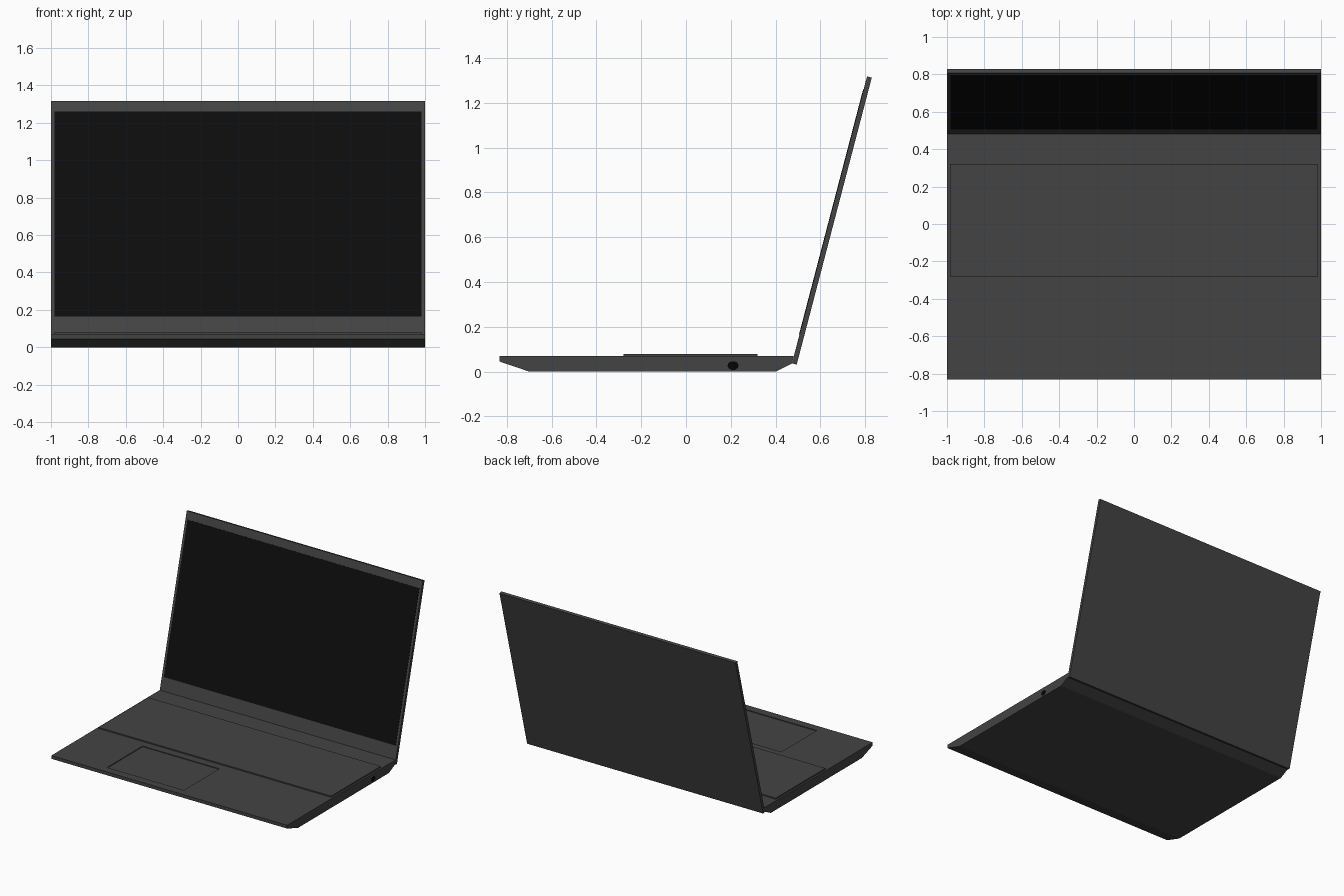
import bpy, bmesh, math
from mathutils import Matrix, Vector

if "Cube" in bpy.data.objects:
    bpy.data.objects.remove(bpy.data.objects["Cube"])


def material(name, v):
    m = bpy.data.materials.new(name)
    m.diffuse_color = (v, v, v, 1)
    m.use_nodes = True
    m.node_tree.nodes["Principled BSDF"].inputs["Base Color"].default_value = m.diffuse_color
    return m


BODY = material("dark grey shell", 0.057)
SCREEN = material("black glass", 0.004)
PORT = material("port black", 0.001)


def finish(name, bm, mat):
    bmesh.ops.recalc_face_normals(bm, faces=bm.faces)
    me = bpy.data.meshes.new(name)
    bm.to_mesh(me)
    bm.free()
    me.materials.append(mat)
    ob = bpy.data.objects.new(name, me)
    bpy.context.collection.objects.link(ob)
    return ob


def extrude_x(name, profile, half, mat):
    """Closed (y, z) profile swept from -half to +half in x."""
    bm = bmesh.new()
    face = bm.faces.new([bm.verts.new((-half, y, z)) for y, z in profile])
    new = bmesh.ops.extrude_face_region(bm, geom=[face])["geom"]
    bmesh.ops.translate(bm, vec=(2 * half, 0, 0),
                        verts=[g for g in new if isinstance(g, bmesh.types.BMVert)])
    return finish(name, bm, mat)


def box(name, lo, hi, mat, matrix=Matrix()):
    lo, hi = Vector(lo), Vector(hi)
    bm = bmesh.new()
    bmesh.ops.create_cube(bm, size=1)
    bmesh.ops.scale(bm, vec=hi - lo, verts=bm.verts)
    bmesh.ops.translate(bm, vec=(lo + hi) / 2, verts=bm.verts)
    bmesh.ops.transform(bm, matrix=matrix, verts=bm.verts)
    return finish(name, bm, mat)


# Base: flat slab with bevelled underside at front and back
base = extrude_x("base", [(-0.832, 0.07), (-0.832, 0.045), (-0.70, 0.0), (0.40, 0.0),
                          (0.474, 0.037), (0.48, 0.07)], 0.999, BODY)

# Trackpad: shallow recess cut in the palm rest
cutter = box("trackpad_cutter", (-0.57, -0.77, 0.064), (0.08, -0.34, 0.12), BODY)
cutter.hide_render = True
cutter.hide_viewport = True
cut = base.modifiers.new("trackpad_recess", 'BOOLEAN')
cut.operation = 'DIFFERENCE'
cut.solver = 'EXACT'
cut.object = cutter

# Keyboard deck: thin raised panel
box("keyboard_panel", (-0.985, -0.28, 0.069), (0.985, 0.32, 0.079), BODY)

# Lid and screen, tilted back about the hinge line
tilt = Matrix.Translation((0, 0.473, 0.037)) @ Matrix.Rotation(math.radians(-14.66), 4, 'X')
box("lid", (-1, 0, 0), (1, 0.022, 1.324), BODY, tilt)
box("screen", (-0.982, -0.002, 0.132), (0.982, 0.004, 1.264), SCREEN, tilt)

# Round audio port on the right side
bm = bmesh.new()
bmesh.ops.create_cone(bm, cap_ends=True, segments=10, radius1=0.025, radius2=0.025, depth=0.006,
                      matrix=Matrix.Translation((0.997, 0.21, 0.027)) @ Matrix.Rotation(math.pi / 2, 4, 'Y'))
bmesh.ops.scale(bm, vec=(1, 1, 0.8), verts=bm.verts,
                space=Matrix.Translation((0, 0, -0.027)))
finish("audio_port", bm, PORT)
